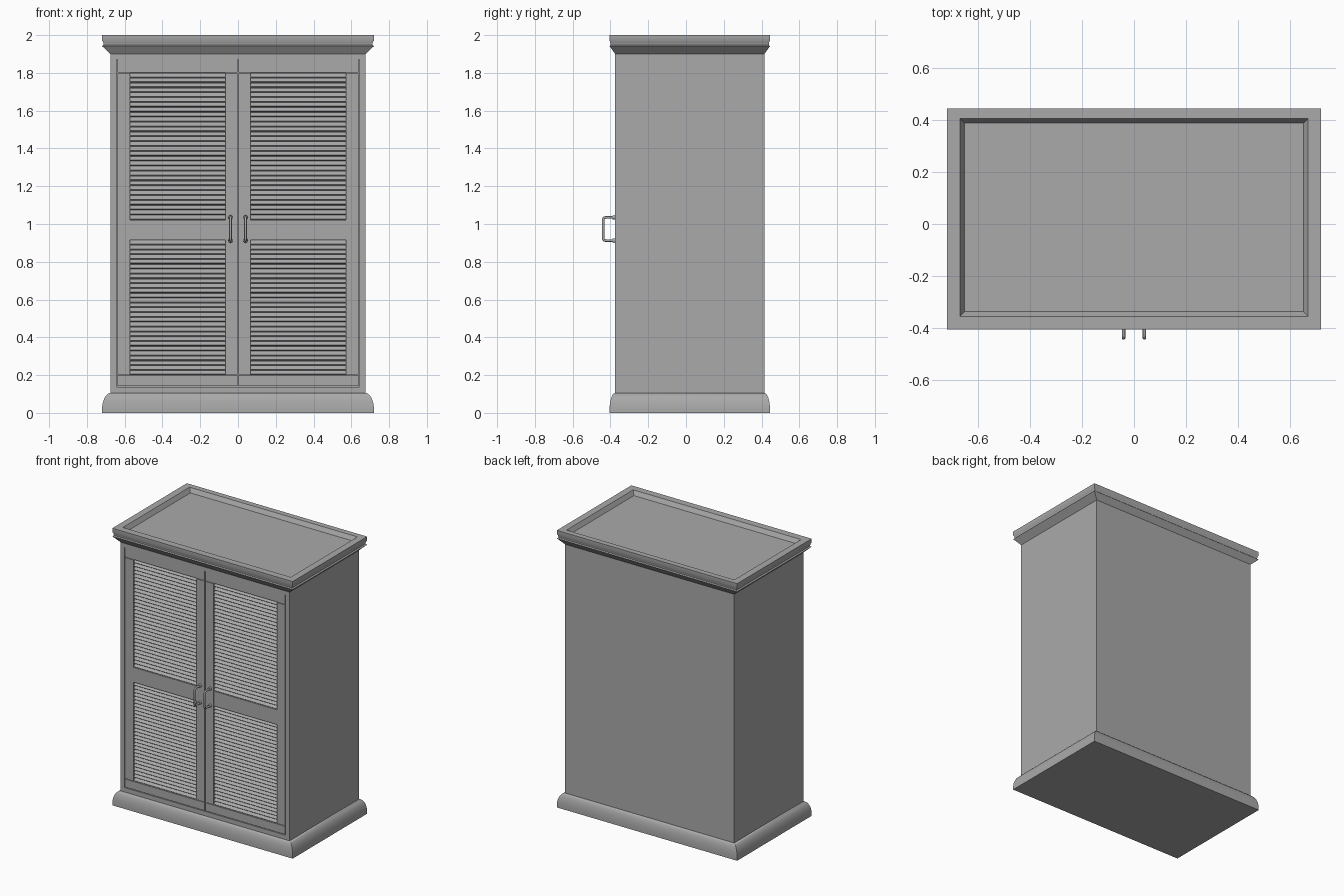
import bpy, bmesh, math
from mathutils import Matrix, Vector

old = bpy.data.objects.get("Cube")
if old:
    bpy.data.objects.remove(old, do_unlink=True)

GREY = (0.4, 0.4, 0.4, 1)
paint = bpy.data.materials.new("grey_paint")
paint.diffuse_color = GREY
paint.use_nodes = True
paint.node_tree.nodes["Principled BSDF"].inputs["Base Color"].default_value = GREY

# Carcass extents
HX, FRONT, BACK = 0.675, -0.375, 0.415
OPEN_X, OPEN_Z0, OPEN_Z1 = 0.643, 0.137, 1.87


def finish(name, bm, smooth=False):
    bmesh.ops.recalc_face_normals(bm, faces=bm.faces[:])
    mesh = bpy.data.meshes.new(name)
    bm.to_mesh(mesh)
    bm.free()
    mesh.materials.append(paint)
    if smooth:
        for p in mesh.polygons:
            p.use_smooth = True
        mesh.set_sharp_from_angle(angle=math.radians(35))
    obj = bpy.data.objects.new(name, mesh)
    bpy.context.collection.objects.link(obj)
    return obj


def add_box(bm, x, y, z, tilt=0.0):
    """Box from (min, max) pairs, optionally tilted about its own x axis."""
    size = Vector((abs(x[1] - x[0]), y[1] - y[0], z[1] - z[0]))
    mid = Vector((x[0] + x[1], y[0] + y[1], z[0] + z[1])) / 2
    m = Matrix.Translation(mid) @ Matrix.Rotation(tilt, 4, 'X') @ Matrix.Diagonal(size).to_4x4()
    return bmesh.ops.create_cube(bm, size=1, matrix=m)["verts"]


def box(name, x, y, z):
    bm = bmesh.new()
    add_box(bm, x, y, z)
    return finish(name, bm)


def loft(name, rings):
    """Stack rectangular rings (half width, front y, back y, z) and cap the ends."""
    bm = bmesh.new()
    loops = [[bm.verts.new(c) for c in ((-h, f, z), (h, f, z), (h, b, z), (-h, b, z))]
             for h, f, b, z in rings]
    for a, b in zip(loops, loops[1:]):
        for i in range(4):
            j = (i + 1) % 4
            bm.faces.new((a[i], a[j], b[j], b[i]))
    bm.faces.new(loops[0])
    bm.faces.new(loops[-1])
    return finish(name, bm, smooth=True)


def ring(out, z):
    """Ring that projects from the carcass by a fraction of the moulding depth."""
    return (HX + 0.045 * out, FRONT - 0.03 * out, BACK + 0.03 * out, z)


# Carcass with a shallow recess that holds the doors
bm = bmesh.new()
add_box(bm, (-HX, HX), (FRONT, BACK), (0.05, 1.92))
bm.normal_update()
front = min(bm.faces, key=lambda f: f.calc_center_median().y)
bmesh.ops.inset_individual(bm, faces=[front], thickness=0.03)
for v in front.verts:
    v.co = (math.copysign(OPEN_X, v.co.x), FRONT, OPEN_Z1 if v.co.z > 1 else OPEN_Z0)
moved = bmesh.ops.extrude_discrete_faces(bm, faces=[front])["faces"][0]
for v in moved.verts:
    v.co.y = FRONT + 0.035
finish("carcass", bm)

# Rounded plinth
curve = [ring(math.cos(t * math.pi / 16), 0.015 + 0.09 * math.sin(t * math.pi / 16))
         for t in range(9)]
loft("plinth", [ring(1, 0)] + curve)

# Cornice with a sunken top
loft("cornice", [ring(0, 1.90), ring(1, 1.942), ring(0.8, 1.948), ring(0.85, 1.962),
                 ring(1, 1.972), ring(1, 2.0),
                 (0.67, -0.355, 0.405, 2.0), (0.652, -0.337, 0.388, 1.97)])

# Doors
DEPTH = (FRONT, FRONT + 0.034)
INNER, OUTER = 0.067, 0.573
for side, label in ((1, "left"), (-1, "right")):
    def span(a, b):
        return sorted((side * a, side * b))

    box(label + "_door_top_rail", span(0.003, 0.638), DEPTH, (1.802, OPEN_Z1))
    box(label + "_door_bottom_rail", span(0.003, 0.638), DEPTH, (0.142, 0.2))
    box(label + "_door_inner_stile", span(0.003, INNER), DEPTH, (0.204, 1.798))
    box(label + "_door_outer_stile", span(OUTER, 0.638), DEPTH, (0.204, 1.798))
    box(label + "_door_middle_rail", span(INNER, OUTER),
        (FRONT + 0.003, FRONT + 0.034), (0.915, 1.022))

    # Louvre slats, front edge tipped down
    bm = bmesh.new()
    for low, high, count in ((0.2, 0.915, 28), (1.022, 1.8, 30)):
        pitch = (high - low) / count
        for i in range(count):
            z = low + (i + 0.5) * pitch
            add_box(bm, span(INNER, OUTER), (-0.372, -0.344),
                    (z - 0.003, z + 0.003), math.radians(45))
    finish(label + "_door_slats", bm)

    # Pull handle: bent rod with round collars
    x, tip = side * 0.04, -0.438
    path = [(FRONT, 1.035), (tip + 0.012, 1.035), (tip + 0.003, 1.032), (tip, 1.023),
            (tip, 0.924), (tip + 0.003, 0.915), (tip + 0.012, 0.912), (FRONT, 0.912)]
    cu = bpy.data.curves.new(label + "_handle", 'CURVE')
    cu.dimensions = '3D'
    cu.bevel_depth = 0.007
    cu.bevel_resolution = 2
    cu.use_fill_caps = True
    spline = cu.splines.new('POLY')
    spline.points.add(len(path) - 1)
    for p, (y, z) in zip(spline.points, path):
        p.co = (x, y, z, 1)
    cu.materials.append(paint)
    bpy.context.collection.objects.link(bpy.data.objects.new(label + "_handle", cu))

    bm = bmesh.new()
    for z in (0.912, 1.035):
        m = Matrix.Translation((x, FRONT - 0.006, z)) @ Matrix.Rotation(math.pi / 2, 4, 'X')
        bmesh.ops.create_cone(bm, cap_ends=True, segments=16, radius1=0.012,
                              radius2=0.01, depth=0.014, matrix=m)
    finish(label + "_handle_collars", bm, smooth=True)
